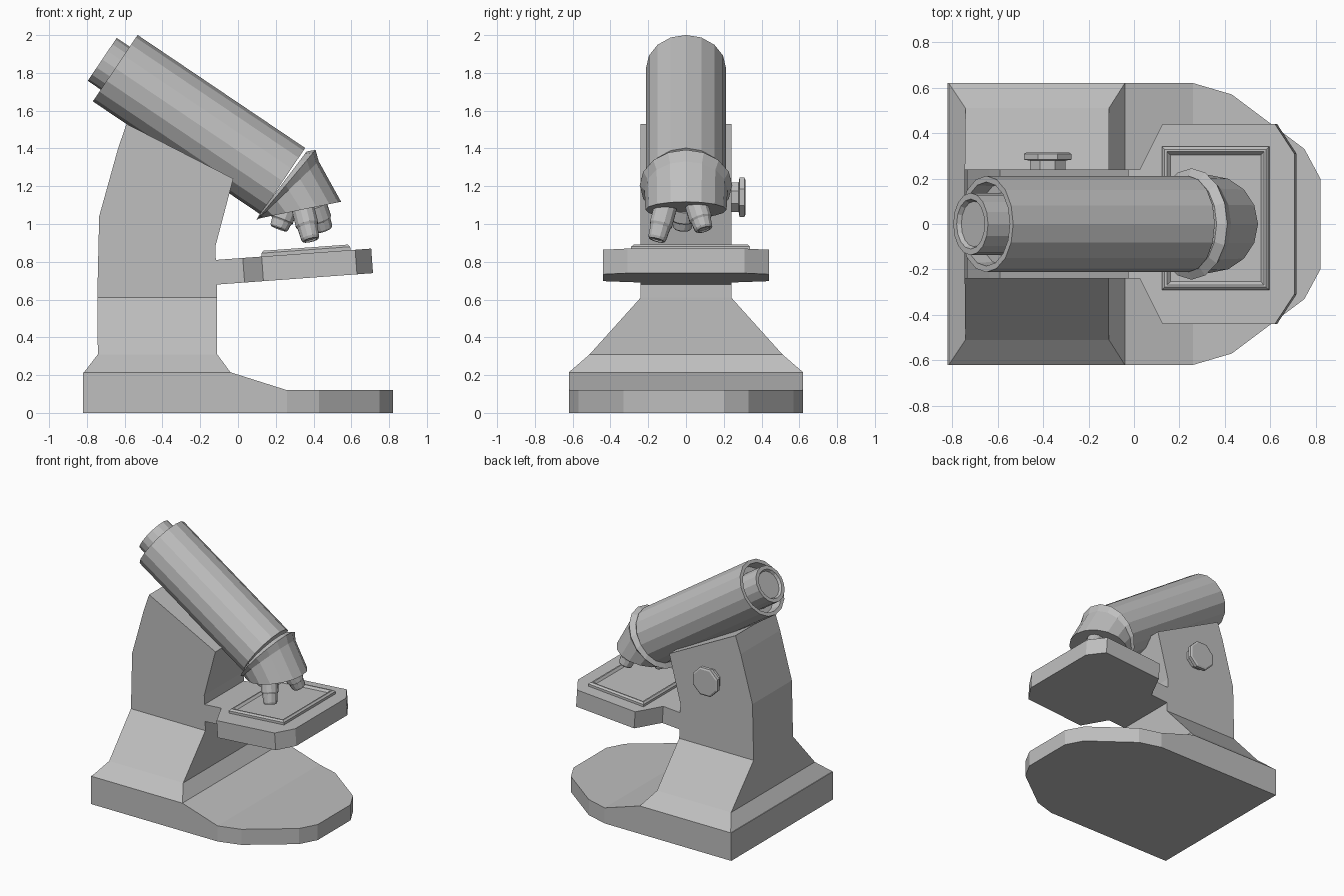
import bpy
import bmesh
from math import sin, cos, pi, radians
from mathutils import Vector

cube = bpy.data.objects.get("Cube")
if cube:
    bpy.data.objects.remove(cube)

grey = bpy.data.materials.new("plain_grey")
grey.use_nodes = True
GREY = (0.52, 0.52, 0.52, 1)
grey.diffuse_color = GREY
grey.node_tree.nodes["Principled BSDF"].inputs["Base Color"].default_value = GREY


def loft(name, rings, splits=()):
    """Bridge matching rings of points, cap both ends, crease the last cap at splits."""
    bm = bmesh.new()
    loops = [[bm.verts.new(p) for p in ring] for ring in rings]
    n = len(loops[0])
    for a, b in zip(loops, loops[1:]):
        for i in range(n):
            j = (i + 1) % n
            bm.faces.new((a[i], a[j], b[j], b[i]))
    bm.faces.new(loops[0])
    bm.faces.new(loops[-1])
    for i, j in splits:
        bmesh.ops.connect_verts(bm, verts=[loops[-1][i], loops[-1][j]])
    bmesh.ops.recalc_face_normals(bm, faces=bm.faces)
    mesh = bpy.data.meshes.new(name)
    bm.to_mesh(mesh)
    bm.free()
    mesh.materials.append(grey)
    obj = bpy.data.objects.new(name, mesh)
    bpy.context.collection.objects.link(obj)
    return obj


def mirror_outline(half):
    return half + [(x, -y) for x, y in reversed(half)]


def rect(x0, x1, y0, y1, z):
    return [(x0, y0, z), (x1, y0, z), (x1, y1, z), (x0, y1, z)]


def disc(x, z, tilt, r, sides=16):
    """Circle round (x, 0, z) whose upper radius leans at tilt degrees from +x."""
    up = Vector((cos(radians(tilt)), 0, sin(radians(tilt))))
    side = Vector((0, 1, 0))
    return [Vector((x, 0, z)) + r * (up * cos(a) + side * sin(a))
            for a in (2 * pi * i / sides for i in range(sides))]


def turned(name, start, end, profile, sides, phase=0):
    """Turned part along start-end; profile holds (radius, fraction of length)."""
    start, axis = Vector(start), Vector(end) - Vector(start)
    u = axis.orthogonal().normalized()
    v = axis.normalized().cross(u)
    angles = [2 * pi * (i + phase) / sides for i in range(sides)]
    return loft(name, [[start + axis * t + r * (u * cos(a) + v * sin(a)) for a in angles]
                       for r, t in profile])


# Foot with a ramp down to the rounded front
plan = mirror_outline([(-0.82, 0.62), (-0.04, 0.62), (0.26, 0.62),
                       (0.43, 0.57), (0.75, 0.33), (0.82, 0.2)])
loft("base", [[(x, y, 0) for x, y in plan],
              [(x, y, 0.215 if x < 0 else 0.12) for x, y in plan]],
     splits=[(1, 10), (2, 9)])

# Flared pedestal
loft("pedestal", [rect(-0.815, -0.04, -0.62, 0.62, 0.215),
                  rect(-0.742, -0.11, -0.51, 0.51, 0.31),
                  rect(-0.745, -0.11, -0.24, 0.24, 0.61)])

# Upright arm
side = [(-0.745, 0.61), (-0.735, 1.04), (-0.635, 1.4), (-0.59, 1.53),
        (-0.025, 1.24), (-0.12, 0.88), (-0.11, 0.61)]
loft("arm", [[(x, y, z) for x, z in side] for y in (-0.24, 0.24)])

# Tilted stage and its slide frame
SLOPE = 0.073


def tilted(points):
    return [(x - SLOPE * (z + 0.065), y, 0.818 + z + SLOPE * x) for x, y, z in points]


stage = mirror_outline([(-0.2, 0.24), (0.03, 0.24), (0.13, 0.44), (0.625, 0.44), (0.71, 0.31)])
loft("stage", [tilted([(x, y, z) for x, y in stage]) for z in (-0.13, 0)])
frame = [(0, 0), (0, 0.018), (0.012, 0.03), (0.022, 0.03), (0.036, 0.014)]
loft("slide_frame", [tilted(rect(0.13 + i, 0.6 - i, -0.29 + i, 0.34 - i, z)) for i, z in frame])

# Main tube with a sunken eyepiece, one turned profile along the axis
TILT = 56
top = Vector((-0.65, 0, 1.825))
axis = Vector((sin(radians(TILT)), 0, -cos(radians(TILT))))
profile = [(0.1, -0.065), (0.11, -0.083), (0.137, -0.083), (0.137, 0.08),
           (0.18, 0.08), (0.185, 0), (0.212, 0), (0.212, 1.07)]
centres = [(top + axis * t, r) for r, t in profile]
loft("tube_and_eyepiece", [disc(c.x, c.z, TILT, r) for c, r in centres])

# Collar and slanted nosepiece
loft("nosepiece", [disc(0.24, 1.22, 53, 0.205), disc(0.253, 1.205, 50, 0.245),
                   disc(0.268, 1.18, 43.6, 0.22), disc(0.335, 1.075, 11.5, 0.215)])

# Three objective lenses
barrel = [(0.062, 0), (0.062, 0.55), (0.055, 0.62), (0.05, 0.93), (0.043, 1), (0.032, 1), (0.03, 0.96)]
for name, start, end in (
        ("long_objective", (0.34, -0.105, 1.1), (0.385, -0.155, 0.915)),
        ("rear_objective", (0.255, -0.01, 1.08), (0.215, -0.02, 0.975)),
        ("left_objective", (0.41, 0.055, 1.1), (0.455, 0.095, 0.97))):
    turned(name, start, end, barrel, 12)

# Focus knob on the left side
knob = [(0.085, 0), (0.085, 0.55), (0.113, 0.6), (0.113, 0.92), (0.1, 1)]
turned("focus_knob", (-0.38, 0.235, 1.142), (-0.38, 0.315, 1.142), knob, 8, 0.5)
